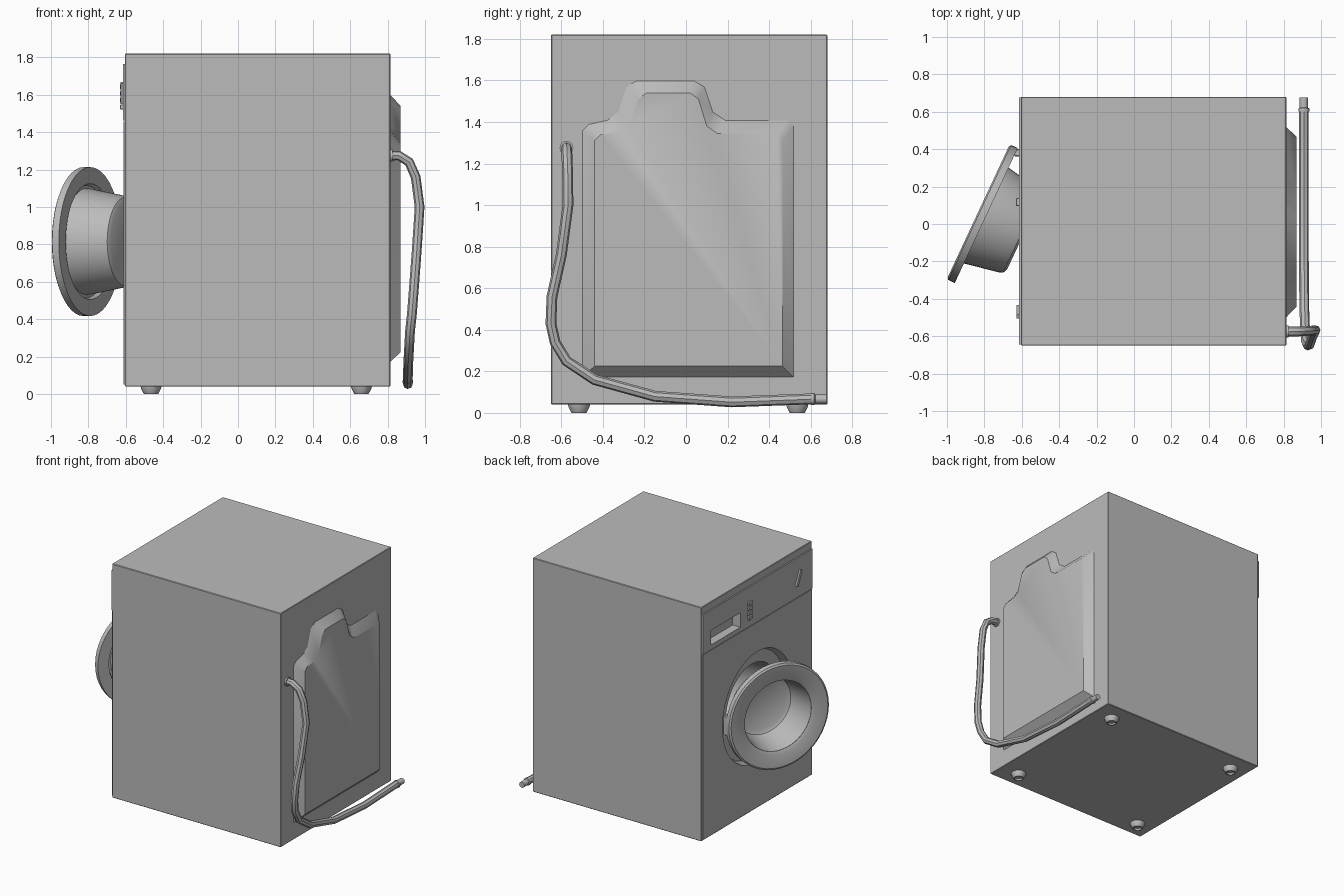
import bpy, bmesh
from math import cos, sin, pi, radians
from mathutils import Matrix, Vector

old = bpy.data.objects.get("Cube")
if old:
    bpy.data.objects.remove(old, do_unlink=True)

grey = bpy.data.materials.new("plain grey")
grey.use_nodes = True
grey.diffuse_color = (0.5, 0.5, 0.5, 1)
grey.node_tree.nodes["Principled BSDF"].inputs["Base Color"].default_value = (0.5, 0.5, 0.5, 1)


def finish(bm, name, smooth=False):
    """Turn a bmesh into a named grey object."""
    bmesh.ops.recalc_face_normals(bm, faces=bm.faces[:])
    mesh = bpy.data.meshes.new(name)
    bm.to_mesh(mesh)
    bm.free()
    mesh.materials.append(grey)
    ob = bpy.data.objects.new(name, mesh)
    bpy.context.collection.objects.link(ob)
    if smooth:
        soften(ob)
    return ob


def activate(ob):
    bpy.ops.object.select_all(action='DESELECT')
    ob.select_set(True)
    bpy.context.view_layer.objects.active = ob


def soften(ob):
    activate(ob)
    bpy.ops.object.shade_smooth_by_angle(angle=radians(35))


def box(name, x, y, z, bevel=0.0):
    bm = bmesh.new()
    size = Matrix.Diagonal((x[1] - x[0], y[1] - y[0], z[1] - z[0], 1))
    mid = Matrix.Translation((sum(x) / 2, sum(y) / 2, sum(z) / 2))
    bmesh.ops.create_cube(bm, size=1, matrix=mid @ size)
    if bevel:
        bmesh.ops.bevel(bm, geom=bm.edges[:], offset=bevel, segments=1, affect='EDGES')
    return finish(bm, name)


def lathe(name, profile, matrix, segments=48, closed=False):
    """Revolve (radius, distance) points around the local z axis."""
    bm = bmesh.new()
    pts = [bm.verts.new((r, 0, t)) for r, t in profile]
    edges = [bm.edges.new(p) for p in zip(pts, pts[1:])]
    if closed:
        edges.append(bm.edges.new((pts[-1], pts[0])))
    bmesh.ops.spin(bm, geom=pts + edges, cent=(0, 0, 0), axis=(0, 0, 1),
                   angle=2 * pi, steps=segments, use_duplicate=False)
    bmesh.ops.remove_doubles(bm, verts=bm.verts[:], dist=1e-4)
    bm.transform(matrix)
    return finish(bm, name, smooth=True)


def facing(origin, axis):
    """Place local z along an axis, starting at the origin point."""
    return Matrix.Translation(origin) @ Vector(axis).to_track_quat('Z', 'Y').to_matrix().to_4x4()


def cut(target, cutter):
    mod = target.modifiers.new("cut", 'BOOLEAN')
    mod.operation, mod.solver, mod.object = 'DIFFERENCE', 'EXACT', cutter
    activate(target)
    bpy.ops.object.modifier_apply(modifier=mod.name)


# Cabinet with front and control panels
cabinet = box("cabinet", (-0.605, 0.815), (-0.65, 0.68), (0.04, 1.82), 0.004)
front = box("front_panel", (-0.612, -0.59), (-0.642, 0.672), (0.05, 1.457))
control = box("control_panel", (-0.615, -0.59), (-0.645, 0.675), (1.463, 1.765))

# Round opening, drawer recess and dial well
mid_y, mid_z = 0.015, 0.815
opening = lathe("opening_cutter",
                [(0, -0.1), (0.43, -0.1), (0.42, 0), (0.40, 0.05), (0.31, 0.05), (0.30, 0.5), (0, 0.5)],
                facing((-0.612, mid_y, mid_z), (1, 0, 0)))
drawer = box("drawer_cutter", (-0.7, -0.55), (0.225, 0.58), (1.50, 1.61))
dial_at = (-0.615, -0.47, 1.61)
well = lathe("dial_cutter", [(0, -0.05), (0.066, -0.05), (0.066, 0.02), (0, 0.02)],
             facing(dial_at, (1, 0, 0)), 32)
for target, cutters in ((cabinet, (opening, drawer)), (front, (opening,)), (control, (drawer, well))):
    for cutter in cutters:
        cut(target, cutter)
for cutter in (opening, drawer, well):
    bpy.data.objects.remove(cutter, do_unlink=True)
for part in (cabinet, front, control):
    soften(part)

# Dial grip and push buttons
grip = box("dial_grip", (-0.012, 0.02), (-0.012, 0.012), (-0.06, 0.06))
grip.data.transform(Matrix.Translation(dial_at) @ Matrix.Rotation(radians(25), 4, 'X'))
for i in range(4):
    z = 1.535 + 0.036 * i
    box("button_%d" % (i + 1), (-0.63, -0.61), (0.095, 0.14), (z - 0.014, z + 0.014), 0.003)

# Open door: rim ring and glass bowl share one swung axis
door = facing((-0.8325, 0.065, mid_z), (0.906, -0.423, 0))
lathe("door_rim", [(0.385, 0), (0.398, 0.008), (0.398, 0.047), (0.31, 0.047), (0.30, 0.025),
                   (0.27, 0.025), (0.265, 0.02), (0.29, 0.008)], door, 48, True)
lathe("door_bowl", [(0, 0.25), (0.20, 0.25), (0.225, 0.235), (0.265, 0.022), (0.285, 0.026),
                    (0.282, 0.05), (0.247, 0.235), (0.238, 0.258), (0.215, 0.27), (0, 0.27)], door)
box("door_hinge", (-0.64, -0.59), (0.36, 0.40), (0.74, 0.89), 0.005)

# Raised back plate: outer outline lofted to a smaller inner outline
outer = [(-0.50, 0.17), (0.52, 0.17), (0.52, 1.38), (0.49, 1.41), (0.19, 1.41), (0.13, 1.45),
         (0.09, 1.57), (0.04, 1.60), (-0.24, 1.60), (-0.29, 1.57), (-0.33, 1.45), (-0.38, 1.41),
         (-0.47, 1.39), (-0.50, 1.36)]
inner = [(-0.44, 0.225), (0.465, 0.225), (0.465, 1.31), (0.44, 1.34), (0.15, 1.345), (0.10, 1.38),
         (0.06, 1.51), (0.02, 1.54), (-0.19, 1.54), (-0.23, 1.51), (-0.275, 1.38), (-0.32, 1.35),
         (-0.41, 1.34), (-0.44, 1.31)]
bm = bmesh.new()
base = [bm.verts.new((0.813, y, z)) for y, z in outer]
top = [bm.verts.new((0.87, y, z)) for y, z in inner]
for i in range(len(base)):
    j = (i + 1) % len(base)
    bm.faces.new((base[i], base[j], top[j], top[i]))
bm.faces.new(top)
finish(bm, "back_plate", smooth=True)

# Drain hose and its end fitting
path = [(0.80, -0.575, 1.275), (0.86, -0.575, 1.275), (0.915, -0.573, 1.24), (0.95, -0.57, 1.16),
        (0.971, -0.568, 1.0), (0.955, -0.60, 0.76), (0.94, -0.645, 0.56), (0.93, -0.65, 0.43),
        (0.92, -0.63, 0.34), (0.915, -0.575, 0.25), (0.91, -0.44, 0.16), (0.908, -0.15, 0.08),
        (0.908, 0.22, 0.053), (0.908, 0.62, 0.068)]
curve = bpy.data.curves.new("drain_hose", 'CURVE')
curve.dimensions, curve.bevel_depth, curve.bevel_resolution = '3D', 0.026, 2
curve.use_fill_caps = True
spline = curve.splines.new('POLY')
spline.points.add(len(path) - 1)
for point, co in zip(spline.points, path):
    point.co = (*co, 1)
curve.materials.append(grey)
hose = bpy.data.objects.new("drain_hose", curve)
bpy.context.collection.objects.link(hose)
activate(hose)
bpy.ops.object.convert(target='MESH')
soften(bpy.context.object)
lathe("hose_fitting", [(0, 0), (0.029, 0), (0.029, 0.015), (0.022, 0.02), (0.022, 0.075), (0, 0.075)],
      facing((0.908, 0.602, 0.066), (0, 1, 0)), 12)
lathe("hose_collar", [(0.0, 0), (0.033, 0), (0.033, 0.015), (0, 0.015)],
      facing((0.812, -0.575, 1.275), (1, 0, 0)), 16)

# Four tapered feet
for x in (-0.465, 0.66):
    for y in (-0.515, 0.535):
        lathe("foot", [(0, 0.045), (0.056, 0.045), (0.054, 0.03), (0.038, 0), (0.03, 0), (0.026, 0.012),
                       (0, 0.012)], Matrix.Translation((x, y, 0)), 10)
